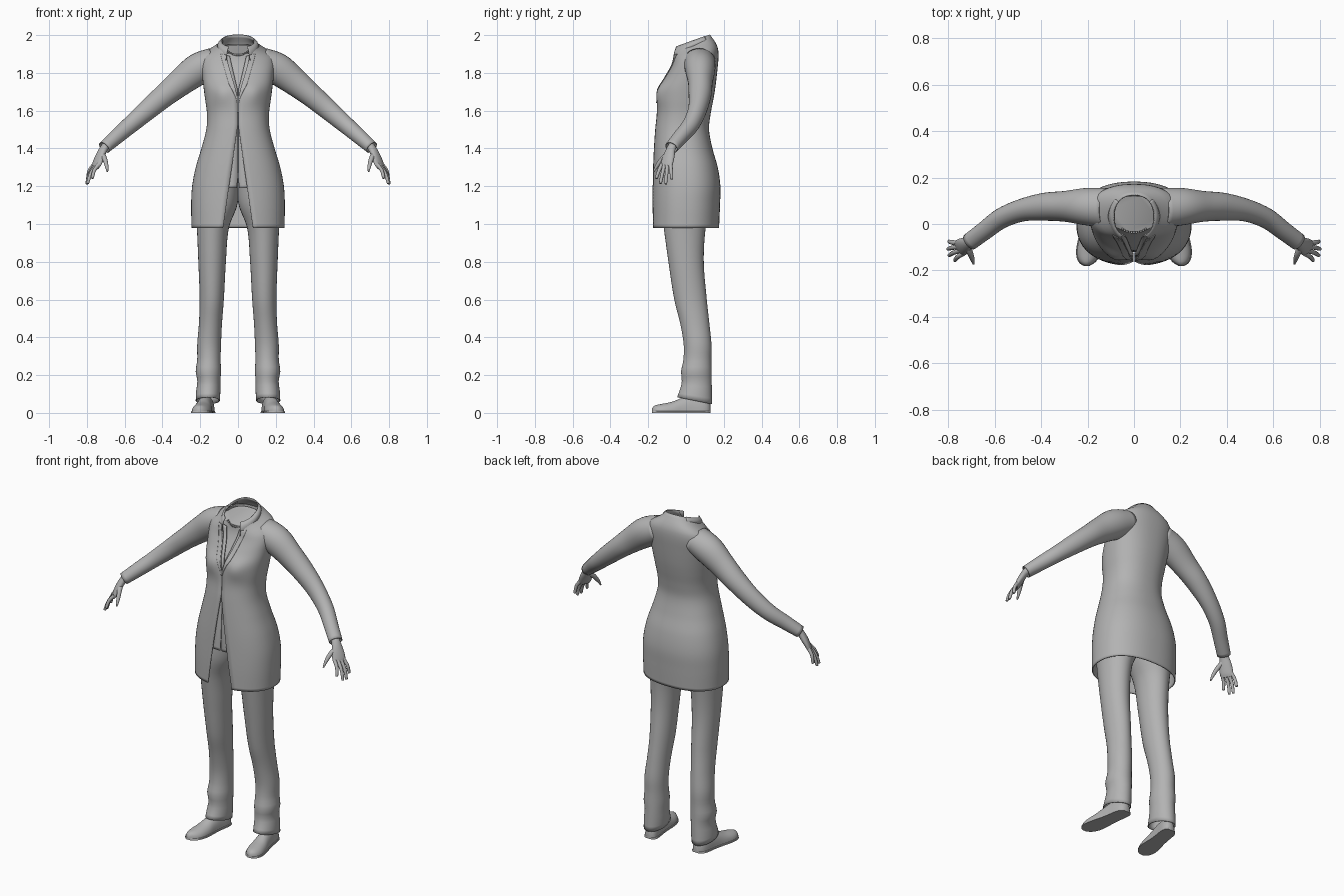
import bpy, math
from mathutils import Vector

cube = bpy.data.objects.get("Cube")
if cube:
    bpy.data.objects.remove(cube)

grey = bpy.data.materials.new("plain grey")
grey.use_nodes = True
grey.diffuse_color = (0.45, 0.45, 0.45, 1)
grey.node_tree.nodes["Principled BSDF"].inputs["Base Color"].default_value = (0.45, 0.45, 0.45, 1)


def spline(rows, k):
    """Smooth interpolation of rows whose first entry is the key."""
    i = max(n for n in range(len(rows) - 1) if n == 0 or rows[n][0] <= k)
    a, b = rows[i], rows[i + 1]
    p, n = rows[max(i - 1, 0)], rows[min(i + 2, len(rows) - 1)]
    h = b[0] - a[0]
    t = (k - a[0]) / h
    out = []
    for c in range(1, len(a)):
        ma = (b[c] - p[c]) / (b[0] - p[0]) * h
        mb = (n[c] - a[c]) / (n[0] - a[0]) * h
        out.append((2*t**3 - 3*t*t + 1) * a[c] + (t**3 - 2*t*t + t) * ma
                   + (3*t*t - 2*t**3) * b[c] + (t**3 - t*t) * mb)
    return out


def steps(a, b, n):
    return [a + (b - a) * i / n for i in range(n + 1)]


def loft(name, rings, closed=True, caps=False, mirror=True, thick=0):
    """Skin a list of equal rings into one smooth shaded object."""
    n = len(rings[0])
    faces = []
    for i in range(len(rings) - 1):
        for j in range(n if closed else n - 1):
            k = (j + 1) % n
            faces.append((i*n + j, i*n + k, (i+1)*n + k, (i+1)*n + j))
    if caps:
        faces.append(tuple(reversed(range(n))))
        faces.append(tuple(range((len(rings) - 1) * n, len(rings) * n)))
    mesh = bpy.data.meshes.new(name)
    mesh.from_pydata([p for r in rings for p in r], [], faces)
    mesh.materials.append(grey)
    for f in mesh.polygons:
        f.use_smooth = True
    mesh.set_sharp_from_angle(angle=math.radians(50))
    ob = bpy.data.objects.new(name, mesh)
    bpy.context.collection.objects.link(ob)
    if thick:
        ob.modifiers.new("thickness", "SOLIDIFY").thickness = thick
    if mirror:
        ob.modifiers.new("mirror", "MIRROR").use_mirror_merge = False
    return ob


# Torso shape: height, half width, front y, back y, tilt
TORSO = [(0.98, .246, -.18, .175, 0), (1.1, .248, -.18, .18, 0), (1.2, .243, -.178, .182, 0),
         (1.3, .224, -.175, .168, 0), (1.4, .194, -.17, .14, 0), (1.5, .168, -.163, .122, 0),
         (1.58, .164, -.155, .13, 0), (1.66, .174, -.152, .145, 0), (1.72, .182, -.143, .155, 0),
         (1.79, .19, -.112, .165, .1), (1.86, .195, -.08, .172, .2), (1.9, .178, -.07, .168, .28),
         (1.935, .122, -.068, .15, .33), (1.95, .1, -.068, .138, .36), (1.968, .088, -.068, .127, .36)]
POWER = 2.3


def torso_point(z, a, inset):
    rx, yf, yb, tilt = spline(TORSO, z)
    rx, yf, yb = rx - inset, yf + inset, yb - inset
    s, c = math.sin(a), math.cos(a)
    x = rx * math.copysign(abs(s) ** (2 / POWER), s)
    y = (yf + yb) / 2 - (yb - yf) / 2 * math.copysign(abs(c) ** (2 / POWER), c)
    if c > 0:
        y -= .016 * math.exp(-((abs(x) - .085) / .05) ** 2 - ((z - 1.69) / .055) ** 2)
    return Vector((x, y, z + tilt * (y - (yf + yb) / 2)))


def panel(name, z0, z1, gap, inset, width=None, thick=0.006, rows=44):
    """Garment wrapped on the torso with a front opening; a width makes a front strip."""
    rings = []
    for z in steps(z0, z1, rows):
        rx = spline(TORSO, z)[0] - inset
        angle = lambda x: math.asin(min(1, x / rx) ** (POWER / 2))
        a = angle(gap(z))
        b = angle(gap(z) + width(z)) if width else 2 * math.pi - a
        rings.append([torso_point(z, t, inset) for t in steps(a, b, 6 if width else 56)])
    return loft(name, rings, closed=False, mirror=bool(width), thick=thick)


def coat_gap(z):
    return max(.0015, (1.53 - z) * .145, (z - 1.66) * .24)


def shirt_gap(z):
    return max(.0015, (1.3 - z) * .05, (z - 1.7) * .2)


# Long coat with lapels, shirt under it, and the chest in the neckline
panel("coat", 0.98, 1.968, coat_gap, 0, rows=60)
panel("lapels", 1.64, 1.93, coat_gap, -.004, lambda z: .002 + .025 * min(1, (z - 1.64) / .1), .003)
panel("shirt", 1.19, 1.92, shirt_gap, .014)
chest = [[torso_point(z, 2 * math.pi * j / 32, .036) for j in range(32)] for z in steps(1.55, 1.925, 16)]
loft("chest", chest, caps=True, mirror=False)

# Collar leaves, deeper toward the front points
collar = []
for a in steps(.6, 2.3, 18):
    s, c = math.sin(a), math.cos(a)
    drop = .03 + .055 * max(c, 0)
    top = Vector((.09 * s, .03 - .1 * c, 1.97 - .036 * c))
    collar.append([top, top + Vector((.014 * s, -.012 * c, -drop * .4)),
                   top + Vector((.022 * s, -.022 * c, -drop))])
loft("collar", collar, closed=False, thick=.005)

# Bead necklace
for i, x in enumerate(steps(-.05, .05, 10)):
    bpy.ops.mesh.primitive_uv_sphere_add(segments=10, ring_count=6, radius=.005,
                                         location=(x, -.037 + 6 * x * x, 1.893 + 8 * x * x))
    bead = bpy.context.object
    bead.name = "necklace_bead_%d" % (i + 1)
    bead.data.materials.append(grey)
    bpy.ops.object.shade_smooth()


def tube(name, pts, rows=12, sides=20, caps=True, thick=0):
    """Tube along points of x, y, z, horizontal radius, other radius."""
    keyed = [(i, *p) for i, p in enumerate(pts)]
    vals = [spline(keyed, k) for k in steps(0, len(pts) - 1, rows)]
    mids = [Vector(v[:3]) for v in vals]
    rings = []
    for i, v in enumerate(vals):
        t = (mids[min(i + 1, rows)] - mids[max(i - 1, 0)]).normalized()
        w = Vector((0, 0, 1)).cross(t).normalized()
        u = t.cross(w)
        rings.append([mids[i] + w * v[3] * math.cos(q) + u * v[4] * math.sin(q)
                      for q in (2 * math.pi * j / sides for j in range(sides))])
    return loft(name, rings, caps=caps, thick=thick)


# Sleeves
tube("sleeves", [(.12, .07, 1.862, .085, .075), (.21, .075, 1.82, .08, .084), (.3, .076, 1.753, .066, .073),
                 (.386, .074, 1.683, .06, .062), (.48, .06, 1.603, .049, .054), (.57, .025, 1.525, .044, .046),
                 (.645, -.03, 1.46, .04, .04), (.708, -.077, 1.405, .038, .034)],
     rows=35, sides=28, caps=False, thick=.005)

# Hands
tube("palms", [(.69, -.065, 1.425, .024, .021), (.713, -.08, 1.395, .026, .02), (.732, -.092, 1.355, .035, .019),
               (.748, -.103, 1.315, .038, .015), (.756, -.108, 1.295, .033, .009)], rows=14)
TIPS = {"index": (.772, -.158, 1.24), "middle": (.797, -.136, 1.213),
        "ring": (.802, -.108, 1.21), "little": (.797, -.075, 1.235)}
across = Vector((.5, .85, 0))
for i, (finger, tip) in enumerate(TIPS.items()):
    base = Vector((.75, -.105, 1.315)) + across * (-.027 + .018 * i)
    tip = Vector(tip)
    mid = base.lerp(tip, .5) + Vector((.007, 0, .006))
    end = mid.lerp(tip, .88)
    tube(finger + "_fingers", [(*base, .011, .011), (*mid, .0095, .0095), (*end, .008, .008),
                               (*tip, .003, .003)], rows=9, sides=10)
tube("thumbs", [(.722, -.088, 1.375, .016, .016), (.706, -.125, 1.345, .013, .013),
                (.696, -.152, 1.31, .01, .01), (.691, -.172, 1.277, .004, .004)], rows=10, sides=12)

# Trousers: height, centre x, half width, front y, back y, tilt
LEG = [(.065, .16, .064, -.047, .138, -.2), (.12, .157, .064, -.03, .137, -.12), (.17, .154, .061, -.022, .136, 0),
       (.22, .157, .067, -.026, .136, 0), (.28, .154, .062, -.014, .134, 0), (.36, .153, .063, -.012, .135, 0),
       (.47, .146, .061, -.03, .124, 0), (.6, .139, .064, -.062, .11, 0), (.8, .137, .073, -.093, .094, 0),
       (.98, .133, .085, -.118, .104, 0), (1.1, .116, .112, -.135, .13, 0), (1.24, .105, .115, -.135, .135, 0)]
leg_rings = []
for z in steps(.065, 1.24, 46):
    cx, rx, yf, yb, tilt = spline(LEG, z)
    ring = []
    for j in range(32):
        a = 2 * math.pi * j / 32
        y = (yb - yf) / 2 * -math.cos(a)
        ring.append(Vector((cx + rx * math.sin(a), (yf + yb) / 2 + y, z + tilt * y)))
    leg_rings.append(ring)
loft("trouser_legs", leg_rings, thick=.005)

# Shoes: distance from heel, half width, height
SHOE = [(0, .018, .05), (.012, .032, .07), (.04, .04, .088), (.1, .041, .095), (.15, .044, .08),
        (.2, .05, .06), (.25, .05, .049), (.285, .039, .042), (.304, .022, .034), (.311, .008, .022)]


def shoe(name, grow, height=None):
    rings = []
    for s in steps(0, SHOE[-1][0], 30):
        w, h = spline(SHOE, s)
        h = height or h
        ring = []
        for q in steps(0, math.pi, 16):
            ring.append(Vector((.158 + s * .15 + (w + grow) * math.cos(q), .13 - s,
                                h * math.sin(q) ** (.25 if height else .8))))
        rings.append(ring)
    loft(name, rings, caps=True)


shoe("shoes", 0)
shoe("shoe_soles", .004, .012)
